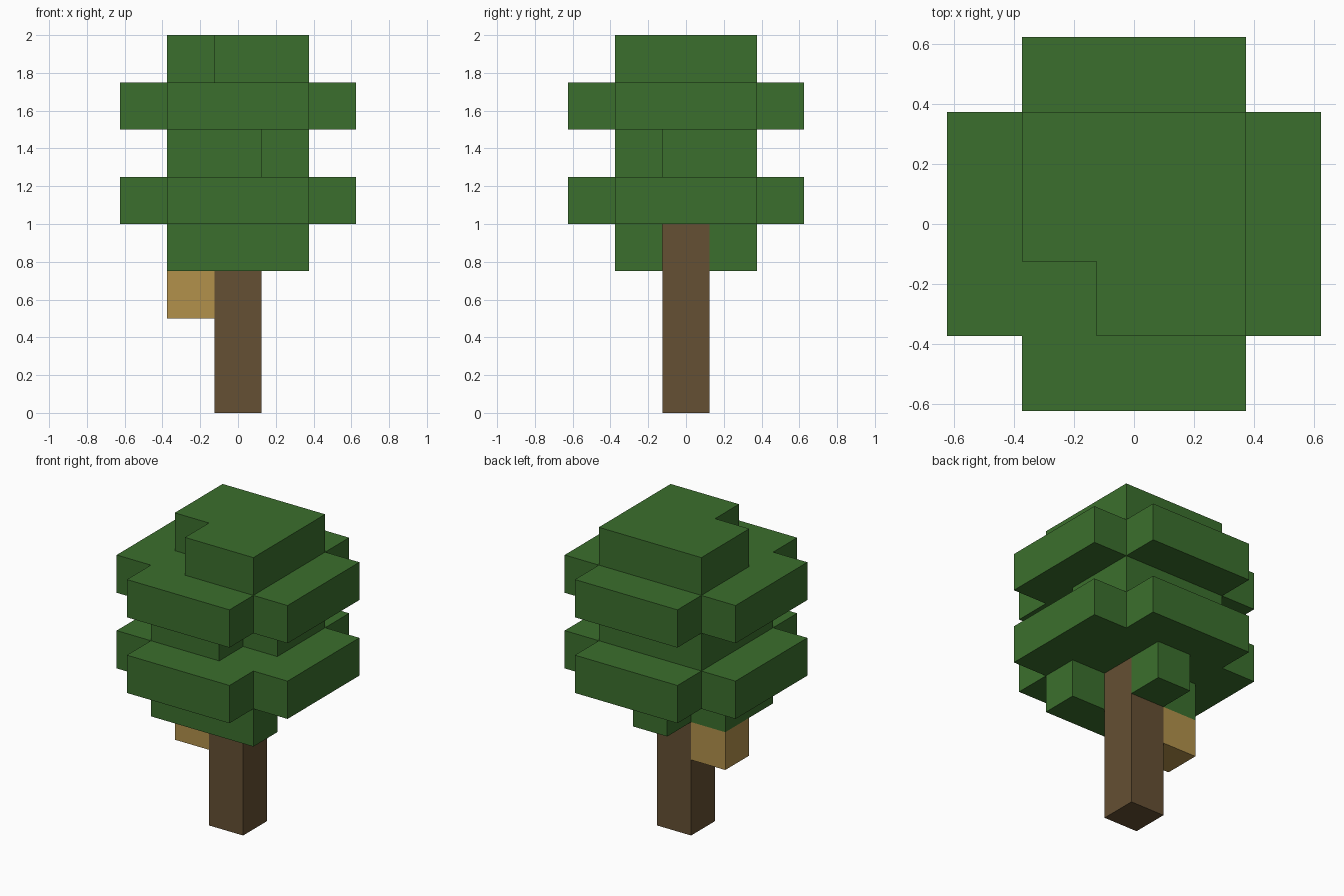
import bpy, bmesh
from mathutils import Vector

cube = bpy.data.objects.get("Cube")
if cube:
    bpy.data.objects.remove(cube, do_unlink=True)

CELL = 0.25


def material(name, rgb):
    mat = bpy.data.materials.new(name)
    mat.use_nodes = True
    color = (*rgb, 1)
    mat.diffuse_color = color
    mat.node_tree.nodes["Principled BSDF"].inputs["Base Color"].default_value = color
    return mat


def block_shell(name, cells, mat):
    """Closed shell around a set of unit blocks, without inner faces."""
    bm = bmesh.new()
    for cell in cells:
        for axis in range(3):
            for sign in (-1, 1):
                normal = Vector((0, 0, 0))
                normal[axis] = sign
                if tuple(int(a + b) for a, b in zip(cell, normal)) in cells:
                    continue
                u, v = Vector((0, 0, 0)), Vector((0, 0, 0))
                u[(axis + 1) % 3] = 0.5
                v[(axis + 2) % 3] = 0.5 * sign
                mid = Vector(cell) + Vector((0, 0, 0.5)) + normal * 0.5
                corners = (mid - u - v, mid + u - v, mid + u + v, mid - u + v)
                bm.faces.new([bm.verts.new(p * CELL) for p in corners])
    bmesh.ops.remove_doubles(bm, verts=bm.verts[:], dist=0.001)
    mesh = bpy.data.meshes.new(name)
    bm.to_mesh(mesh)
    bm.free()
    mesh.materials.append(mat)
    obj = bpy.data.objects.new(name, mesh)
    bpy.context.collection.objects.link(obj)
    return obj


leaf_green = material("leaf green", (0.0437, 0.159, 0.0262))
bark_brown = material("bark brown", (0.130, 0.080, 0.033))
cut_wood = material("pale wood", (0.445, 0.283, 0.070))

# Canopy layers: a square core, and a wide cross with the corners left out
core = {(x, y) for x in range(-1, 2) for y in range(-1, 2)}
cross = {(x, y) for x in range(-2, 3) for y in range(-2, 3) if abs(x * y) < 4}
layers = {
    3: core - {(0, 0), (1, 0), (1, 1), (-1, 1)},  # ragged skirt round the trunk
    4: cross,
    5: core - {(1, -1)},
    6: cross,
    7: core - {(-1, -1)},
}
block_shell("canopy", {(x, y, z) for z, layer in layers.items() for x, y in layer}, leaf_green)

# Trunk and the single side block hanging under the leaves
block_shell("trunk", {(0, 0, z) for z in range(4)}, bark_brown)
block_shell("side_block", {(-1, 0, 2)}, cut_wood)
